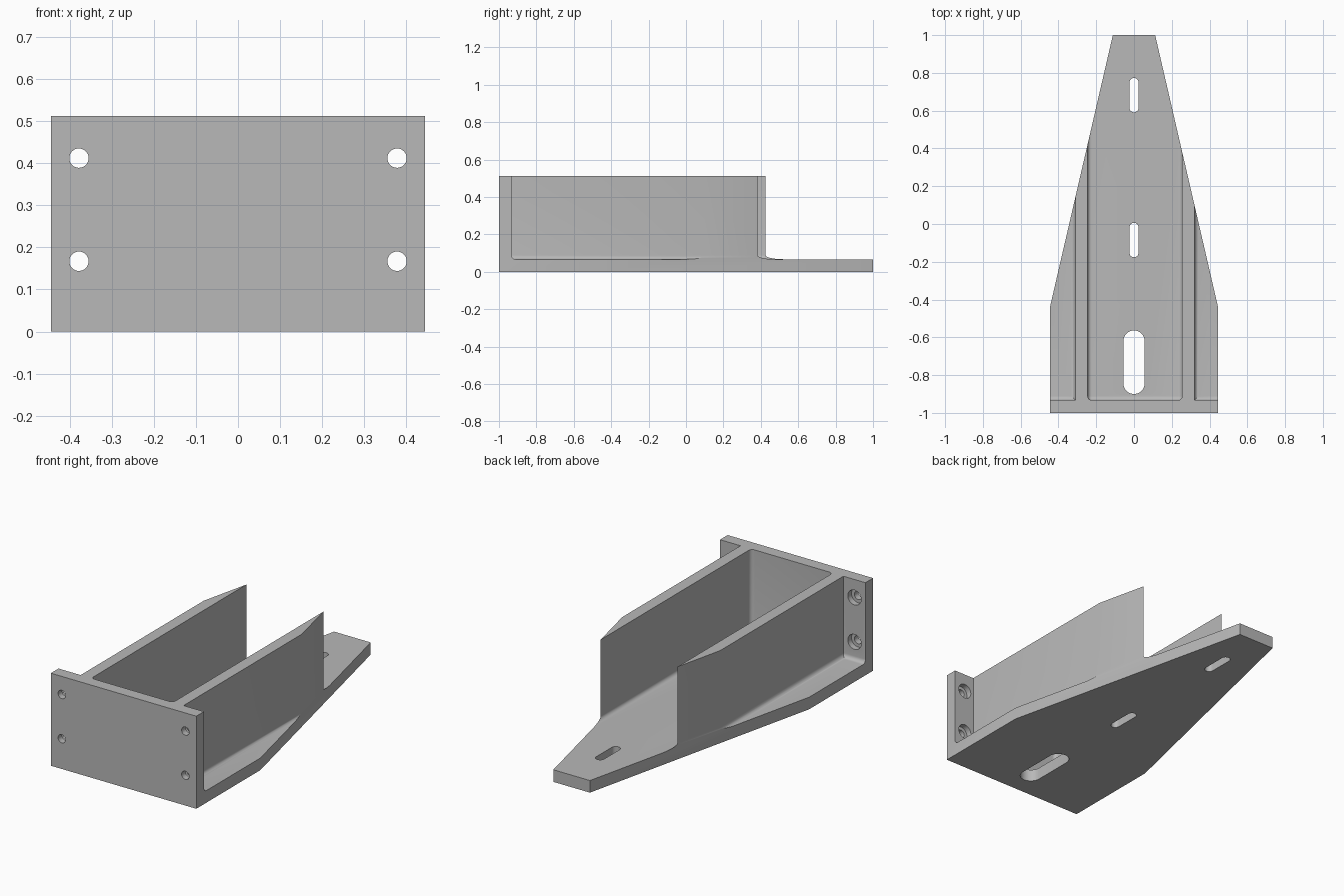
import bpy, bmesh, math
from mathutils import Matrix, Vector

cube = bpy.data.objects.get("Cube")
if cube:
    bpy.data.objects.remove(cube, do_unlink=True)

HEIGHT, FLOOR, PLATE_BACK, FILLET = 0.512, 0.067, -0.933, 0.022

grey = bpy.data.materials.new("plain grey")
grey.use_nodes = True
colour = (0.48, 0.48, 0.48, 1)
grey.diffuse_color = colour
grey.node_tree.nodes["Principled BSDF"].inputs["Base Color"].default_value = colour


def add_object(name, bm):
    bmesh.ops.recalc_face_normals(bm, faces=bm.faces)
    mesh = bpy.data.meshes.new(name)
    bm.to_mesh(mesh)
    bm.free()
    mesh.materials.append(grey)
    obj = bpy.data.objects.new(name, mesh)
    bpy.context.collection.objects.link(obj)
    return obj


def prism(name, outline, z0, z1):
    bm = bmesh.new()
    face = bm.faces.new([bm.verts.new((x, y, z0)) for x, y in outline])
    top = bmesh.ops.extrude_face_region(bm, geom=[face])["geom"]
    verts = [v for v in top if isinstance(v, bmesh.types.BMVert)]
    bmesh.ops.translate(bm, verts=verts, vec=(0, 0, z1 - z0))
    return add_object(name, bm)


def pocket(name, x0, x1, round_uprights):
    """Open-topped cutter with rounded lower edges, reaching past the tip."""
    low, high = Vector((x0, PLATE_BACK, FLOOR)), Vector((x1, 1.5, 1))
    bm = bmesh.new()
    bmesh.ops.create_cube(bm, size=1, matrix=Matrix.Translation((low + high) / 2)
                          @ Matrix.Diagonal((*(high - low), 1)))
    edges = []
    for e in bm.edges:
        zs = sorted(v.co.z for v in e.verts)
        if zs[1] < 0.5 or (round_uprights and zs[0] < 0.5):
            edges.append(e)
    bmesh.ops.bevel(bm, geom=edges, offset=FILLET, offset_type='OFFSET',
                    segments=6, profile=0.5, affect='EDGES')
    return add_object(name, bm)


def slot(name, y0, y1, radius):
    outline = []
    for centre, start in ((y1 - radius, 0), (y0 + radius, math.pi)):
        for i in range(17):
            a = start + math.pi * i / 16
            outline.append((radius * math.cos(a), centre + radius * math.sin(a)))
    return prism(name, outline, -0.1, 0.2)


def bore(name, x, z, radius, y0, y1):
    bm = bmesh.new()
    bmesh.ops.create_cone(bm, cap_ends=True, segments=32, radius1=radius,
                          radius2=radius, depth=y1 - y0,
                          matrix=Matrix.Translation((x, (y0 + y1) / 2, z))
                          @ Matrix.Rotation(math.pi / 2, 4, 'X'))
    return add_object(name, bm)


# Solid tapered body
half = [(0.445, -1), (0.445, -0.44), (0.112, 1)]
bracket = prism("bracket_body", half + [(-x, y) for x, y in reversed(half)], 0, HEIGHT)

# Pockets that leave the floor, the two walls and the mounting plate
cutters = [pocket("centre_pocket", -0.245, 0.255, True),
           pocket("left_pocket", 0.32, 1, False),
           pocket("right_pocket", -1, -0.31, False)]

# Floor slots
for y0, y1, r in ((-0.9, -0.563, 0.056), (-0.176, 0.006, 0.024), (0.591, 0.773, 0.024)):
    cutters.append(slot("floor_slot", y0, y1, r))

# Counterbored holes in the mounting plate
for x in (-0.378, 0.378):
    for z in (0.167, 0.412):
        cutters.append(bore("bolt_hole", x, z, 0.023, -1.1, -0.9))
        cutters.append(bore("counterbore", x, z, 0.041, -0.965, -0.9))

bpy.context.view_layer.objects.active = bracket
for cutter in cutters:
    cutter.hide_render = True
    mod = bracket.modifiers.new("cut", 'BOOLEAN')
    mod.operation = 'DIFFERENCE'
    mod.solver = 'EXACT'
    mod.object = cutter
    bpy.ops.object.modifier_apply(modifier=mod.name)
    bpy.data.objects.remove(cutter, do_unlink=True)

bpy.ops.object.select_all(action='DESELECT')
bracket.select_set(True)
bpy.ops.object.shade_smooth_by_angle(angle=math.radians(30))
